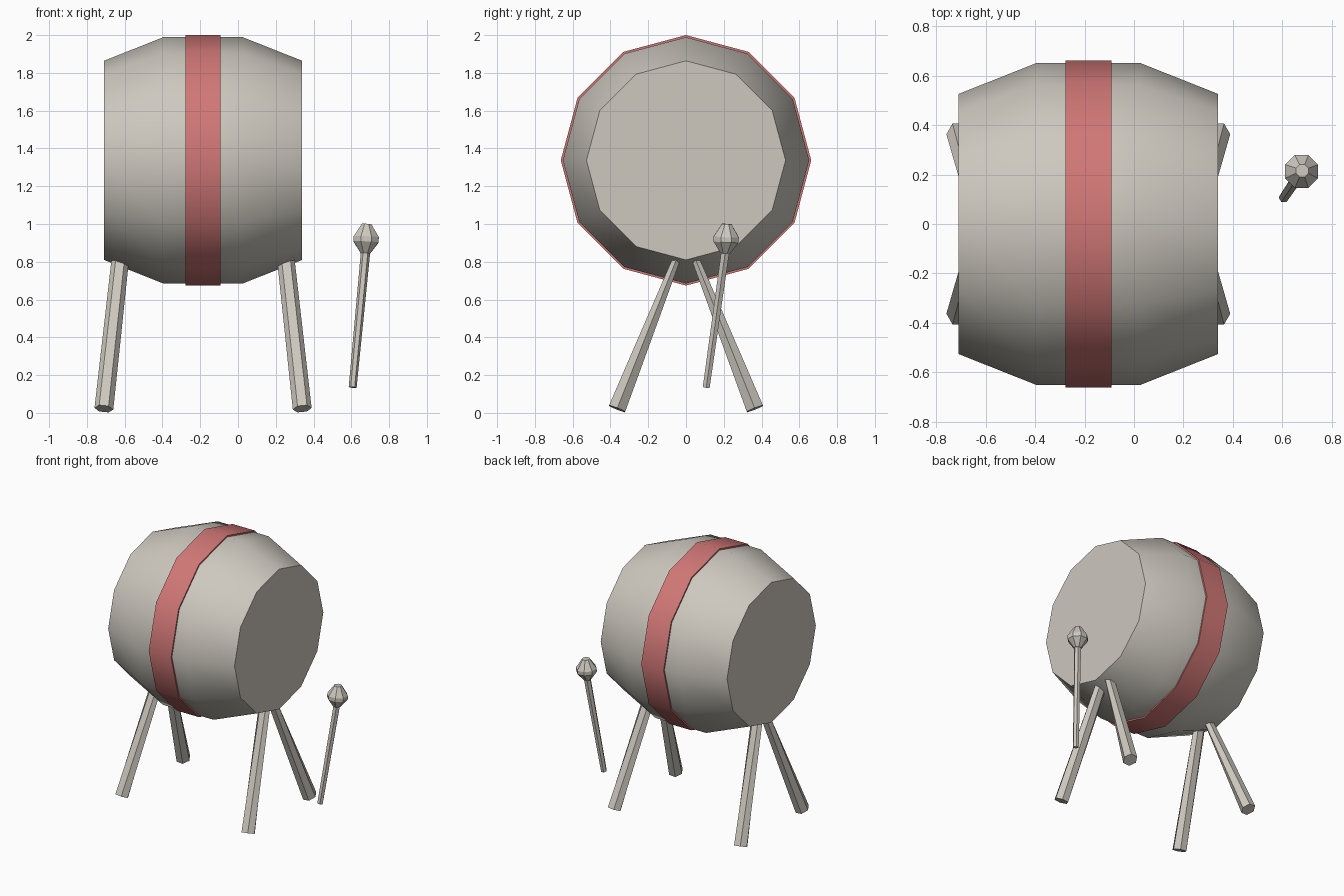
import bpy
import bmesh
from math import cos, sin, pi, radians
from mathutils import Vector

cube = bpy.data.objects.get("Cube")
if cube:
    bpy.data.objects.remove(cube, do_unlink=True)


def material(name, color):
    m = bpy.data.materials.new(name)
    m.use_nodes = True
    m.diffuse_color = color
    m.node_tree.nodes["Principled BSDF"].inputs["Base Color"].default_value = color
    return m


bone = material("pale warm grey", (0.61, 0.58, 0.52, 1))
red = material("soft red", (0.63, 0.185, 0.18, 1))


def loft(name, stations, sides, mat, ref, closed=False, turn=0.0, smooth=0):
    """Join rings of (centre, radius_u, radius_v); cap the ends or close the loop."""
    axis = (Vector(stations[-1][0]) - Vector(stations[0][0])).normalized()
    if closed:
        axis = Vector((1, 0, 0))
    u = Vector(ref)
    u = (u - axis * u.dot(axis)).normalized()
    v = axis.cross(u)
    bm = bmesh.new()
    rings = []
    for centre, ru, rv in stations:
        angles = [turn + 2 * pi * i / sides for i in range(sides)]
        rings.append([bm.verts.new(Vector(centre) + u * ru * cos(a) + v * rv * sin(a))
                      for a in angles])
    pairs = list(zip(rings, rings[1:]))
    if closed:
        pairs.append((rings[-1], rings[0]))
    else:
        bm.faces.new(rings[0])
        bm.faces.new(rings[-1])
    for a, b in pairs:
        for i in range(sides):
            j = (i + 1) % sides
            bm.faces.new((a[i], a[j], b[j], b[i]))
    bmesh.ops.recalc_face_normals(bm, faces=bm.faces)
    mesh = bpy.data.meshes.new(name)
    bm.to_mesh(mesh)
    bm.free()
    mesh.materials.append(mat)
    obj = bpy.data.objects.new(name, mesh)
    bpy.context.collection.objects.link(obj)
    if smooth:
        bpy.ops.object.select_all(action='DESELECT')
        obj.select_set(True)
        bpy.context.view_layer.objects.active = obj
        bpy.ops.object.shade_smooth_by_angle(angle=radians(smooth))
    return obj


CX, CZ = -0.185, 1.337
UP, SIDE = (0, 0, 1), (1, 0, 0)


def drum_ring(x, r):
    return ((CX + x, 0, CZ), r, r)


# Barrel-shaped drum body lying along x
loft("drum_body", [drum_ring(x, r) for x, r in
                   ((-0.525, 0.527), (-0.21, 0.652), (0.21, 0.652), (0.525, 0.527))],
     12, bone, UP, smooth=40)

# Coloured band around the middle
loft("drum_band", [drum_ring(x, r) for x, r in
                   ((-0.093, 0.64), (-0.093, 0.663), (0.093, 0.663), (0.093, 0.64))],
     12, red, UP, closed=True, smooth=40)

# Four splayed, tapering legs
for sx, x_name in ((1, "left"), (-1, "right")):
    for sy, y_name in ((-1, "front"), (1, "back")):
        foot = (CX + sx * 0.525, sy * 0.365, 0.022)
        hip = (CX + sx * 0.433, sy * 0.032, 0.86)
        loft(f"{y_name}_{x_name}_leg", [(foot, 0.05, 0.053), (hip, 0.046, 0.022)],
             6, bone, SIDE)

# Beater: thin handle with a faceted head
loft("beater_handle", [((0.607, 0.107, 0.135), 0.021, 0.021),
                       ((0.678, 0.212, 0.88), 0.025, 0.025)], 6, bone, SIDE)
loft("beater_head", [((0.675, 0.208, 0.845), 0.027, 0.027),
                     ((0.678, 0.212, 0.905), 0.072, 0.072),
                     ((0.679, 0.213, 0.932), 0.072, 0.072),
                     ((0.681, 0.216, 1.0), 0.027, 0.027)],
     8, bone, SIDE, turn=pi / 8)
